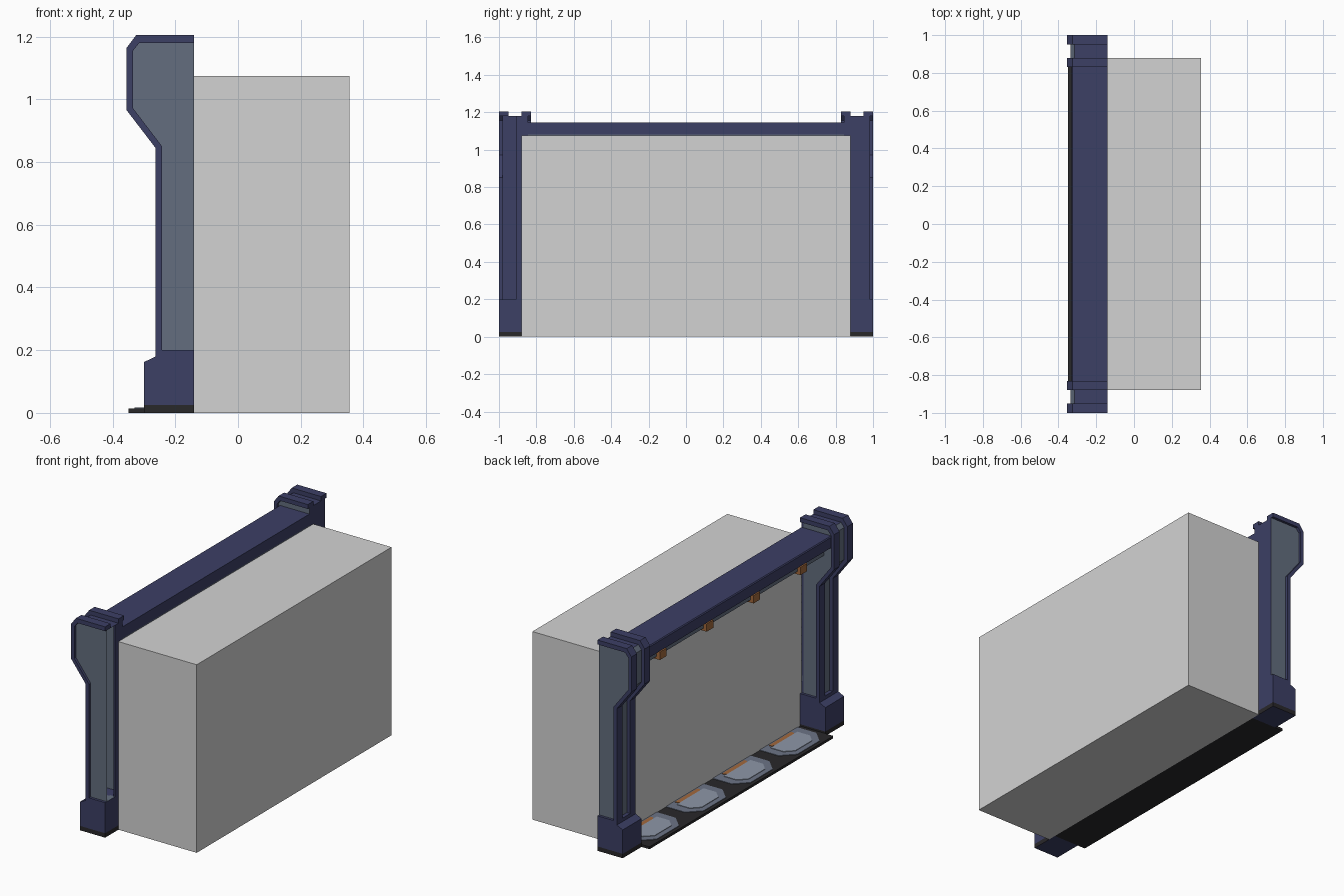
import bpy, bmesh

if "Cube" in bpy.data.objects:
    bpy.data.objects.remove(bpy.data.objects["Cube"])


def mat(name, r, g, b):
    m = bpy.data.materials.new(name)
    m.diffuse_color = (r, g, b, 1)
    m.use_nodes = True
    m.node_tree.nodes["Principled BSDF"].inputs["Base Color"].default_value = m.diffuse_color
    return m


NAVY = mat("navy metal", 0.045, 0.05, 0.13)
PANEL = mat("slate panel", 0.125, 0.155, 0.21)
BLACK = mat("charcoal", 0.022, 0.021, 0.023)
GREY = mat("light grey", 0.65, 0.65, 0.65)
PAD = mat("pad slate", 0.15, 0.175, 0.24)
PALE = mat("pale pad", 0.27, 0.31, 0.39)
AMBER = mat("amber lamp", 0.36, 0.14, 0.045)


def prism(name, pts, a, b, mats, axis="y", rule=None, drop=None):
    """Extrude a 2D profile (xz along y, or xy along z) between a and b."""
    bm = bmesh.new()
    place = (lambda p, d: (p[0], d, p[1])) if axis == "y" else (lambda p, d: (p[0], p[1], d))
    lo = [bm.verts.new(place(p, a)) for p in pts]
    hi = [bm.verts.new(place(p, b)) for p in pts]
    bm.faces.new(lo)
    bm.faces.new(hi)
    n = len(pts)
    for i in range(n):
        j = (i + 1) % n
        bm.faces.new((lo[i], lo[j], hi[j], hi[i]))
    bmesh.ops.recalc_face_normals(bm, faces=bm.faces)
    if rule:
        for f in bm.faces:
            f.material_index = rule(f.normal)
    if drop:
        gone = [f for f in bm.faces if drop(f.normal)]
        bmesh.ops.delete(bm, geom=gone, context="FACES")
    me = bpy.data.meshes.new(name)
    bm.to_mesh(me)
    bm.free()
    for m in mats:
        me.materials.append(m)
    ob = bpy.data.objects.new(name, me)
    bpy.context.collection.objects.link(ob)
    return ob


def box(name, x0, x1, y0, y1, z0, z1, m):
    return prism(name, [(x0, z0), (x1, z0), (x1, z1), (x0, z1)], y0, y1, [m])


BACK = -0.14
outer = [(-0.263, 0.2), (-0.263, 0.845), (-0.355, 0.965), (-0.355, 1.165), (-0.325, 1.205), (BACK, 1.205)]
inner = [(-0.242, 0.2), (-0.242, 0.85), (-0.335, 0.972), (-0.335, 1.155), (-0.315, 1.18), (BACK, 1.18)]
base = [(BACK, 0.025), (-0.3, 0.025), (-0.3, 0.162), (-0.263, 0.18), (-0.263, 0.2), (BACK, 0.2)]

# Pillars: two raised rims around a recessed panelled core, on a stepped base
for side, s in (("front", -1), ("rear", 1)):
    for part, a, b in (("inner", 0.83, 0.88), ("outer", 0.95, 1.0)):
        prism(f"{side}_{part}_rim", outer + inner[::-1], s * a, s * b, [NAVY])
    prism(f"{side}_core", inner + [(BACK, 0.2)], s * 0.845, s * 0.985, [PANEL, NAVY],
          rule=lambda n: int(n.x > 0.9 or n.z > 0.9),
          drop=(lambda n: n.x > 0.9) if s < 0 else None)
    prism(f"{side}_base", base, s * 0.83, s, [NAVY])
    prism(f"{side}_foot", [(BACK, 0), (-0.3, 0), (-0.3, 0.025), (BACK, 0.025)], s * 0.83, s,
          [BLACK, NAVY], rule=lambda n: int(n.z < -0.9))

# Open back of the front pillar: navy lining and closing strip
box("open_back_lining", -0.225, -0.22, -0.98, -0.91, 0.2, 1.18, NAVY)
box("open_back_strip", -0.15, BACK, -0.91, -0.845, 0.2, 1.18, NAVY)

# Cross beam with recessed valance
prism("top_beam", [(BACK, 1.145), (-0.325, 1.145), (-0.33, 1.14), (-0.33, 1.08), (BACK, 1.08)],
      -0.845, 0.845, [NAVY])
box("beam_valance", -0.28, BACK, -0.845, 0.845, 1.02, 1.08, PANEL)

# Floor plate, light pads and matching lamps
box("floor_plate", -0.35, BACK, -0.83, 0.83, 0, 0.014, BLACK)
for i in range(4):
    y = -0.635 + i * 0.4233

    def pad(name, x0, x1, h, c, z, m):
        prism(name, [(x1, y - h), (x0 + c, y - h), (x0, y - h + c), (x0, y + h - c),
                     (x0 + c, y + h), (x1, y + h)], 0.014, z, [m], axis="z")
    pad(f"pad_outer_{i}", -0.33, BACK, 0.17, 0.07, 0.017, PAD)
    pad(f"pad_inner_{i}", -0.3, -0.175, 0.12, 0.045, 0.020, PALE)
    pad(f"pad_glow_{i}", -0.175, -0.15, 0.1, 0.01, 0.020, AMBER)
    box(f"lamp_{i}", -0.3, -0.22, y - 0.03, y + 0.03, 1.005, 1.05, AMBER)

# Large solid block behind the frame
box("block", BACK, 0.355, -0.88, 0.88, 0, 1.075, GREY)
